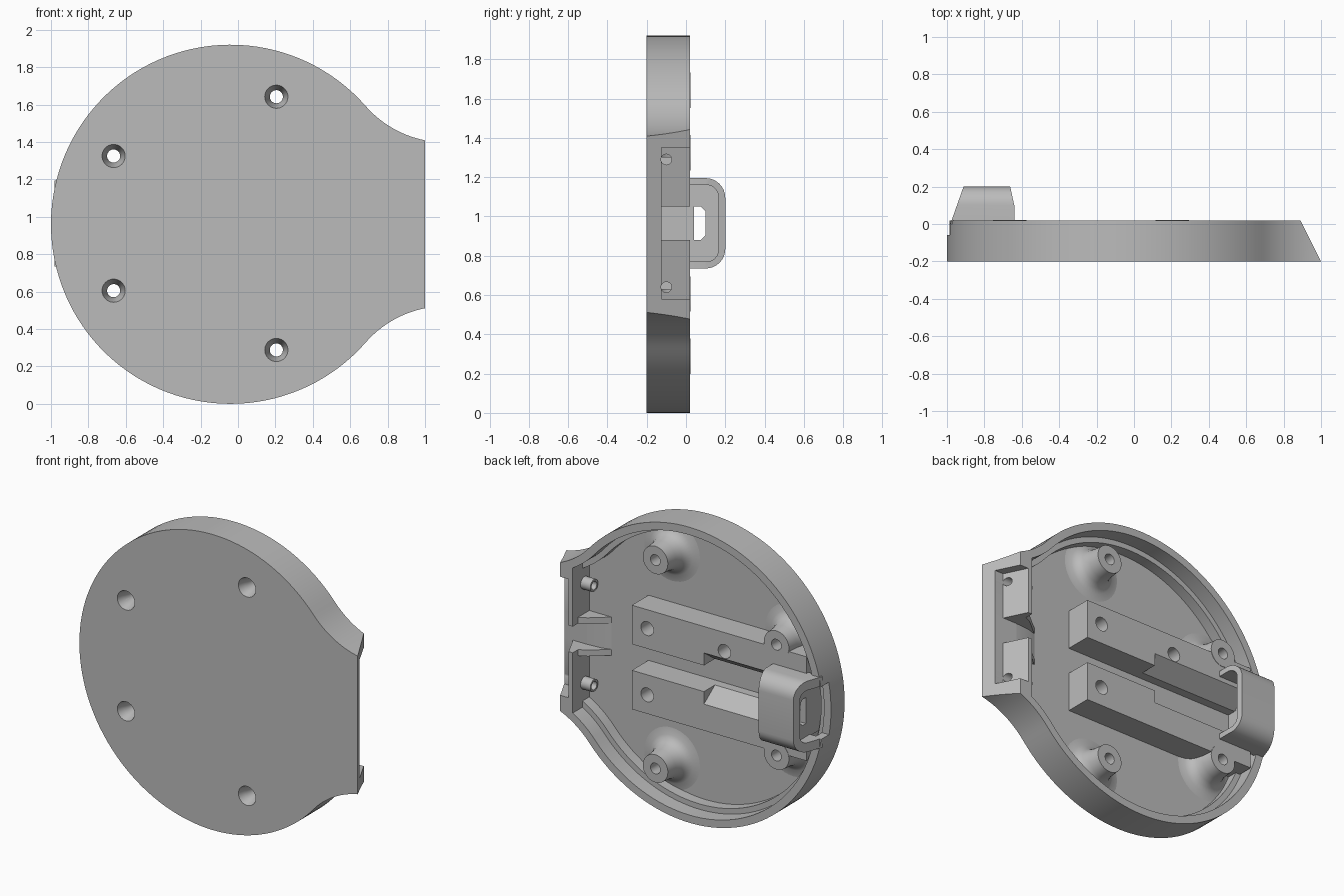
import bpy, bmesh
from math import sin, cos, acos, sqrt, radians, degrees, pi
from mathutils import Vector

cube = bpy.data.objects.get("Cube")
if cube:
    bpy.data.objects.remove(cube)

grey = bpy.data.materials.new("plain grey")
grey.use_nodes = True
grey.diffuse_color = (0.5, 0.5, 0.5, 1)
grey.node_tree.nodes["Principled BSDF"].inputs["Base Color"].default_value = (0.5, 0.5, 0.5, 1)

FRONT, FLOOR, RIM, MID = -0.2, -0.15, 0.02, 0.965
CX, CZ, R = -0.04, 0.96, 0.96


def finish(name, bm):
    bmesh.ops.recalc_face_normals(bm, faces=bm.faces)
    mesh = bpy.data.meshes.new(name)
    bm.to_mesh(mesh)
    bm.free()
    mesh.materials.append(grey)
    ob = bpy.data.objects.new(name, mesh)
    bpy.context.collection.objects.link(ob)
    return ob


def skin(name, rings):
    """Closed solid through rings of equal length."""
    bm = bmesh.new()
    loops = [[bm.verts.new(p) for p in ring] for ring in rings]
    n = len(loops[0])
    for a, b in zip(loops, loops[1:]):
        for i in range(n):
            j = (i + 1) % n
            bm.faces.new((a[i], a[j], b[j], b[i]))
    bm.faces.new(loops[0])
    bm.faces.new(loops[-1])
    return finish(name, bm)


def prism_y(name, pts, lo, hi):
    return skin(name, [[(x, y, z) for x, z in pts] for y in (lo, hi)])


def prism_x(name, pts, lo, hi):
    return skin(name, [[(x, y, z) for y, z in pts] for x in (lo, hi)])


def prism_z(name, pts, lo, hi):
    return skin(name, [[(x, y, z) for x, y in pts] for z in (lo, hi)])


def box(name, x, y, z):
    return prism_z(name, [(x[0], y[0]), (x[1], y[0]), (x[1], y[1]), (x[0], y[1])], *z)


def lathe(name, profile, x, z, n=40):
    """Profile of (radius, y) turned about a y axis."""
    ang = [2 * pi * i / n for i in range(n)]
    return skin(name, [[(x + r * cos(a), y, z + r * sin(a)) for a in ang] for r, y in profile])


def arch(y0, y1, half, r, n=8):
    """Section in (y, z) with rounded corners on the high-y side."""
    pts = [(y0, MID - half)]
    for s in (-1, 1):
        arc = [(y1 - r + r * cos(a), MID + s * (half - r + r * sin(a)))
               for a in (pi / 2 * i / n for i in range(n + 1))]
        pts += arc[::-1] if s < 0 else arc
    return pts + [(y0, MID + half)]


def cut(ob, cutters):
    for c in cutters:
        m = ob.modifiers.new("cut", 'BOOLEAN')
        m.operation, m.solver, m.object = 'DIFFERENCE', 'EXACT', c
    bpy.context.view_layer.update()
    mesh = bpy.data.meshes.new_from_object(ob.evaluated_get(bpy.context.evaluated_depsgraph_get()))
    ob.modifiers.clear()
    ob.data = mesh


def slice_off(ob, point, normal):
    """Remove the side the normal points to and close the cut."""
    bm = bmesh.new()
    bm.from_mesh(ob.data)
    geom = bm.verts[:] + bm.edges[:] + bm.faces[:]
    bmesh.ops.bisect_plane(bm, geom=geom, plane_co=point, plane_no=normal, clear_outer=True)
    bmesh.ops.holes_fill(bm, edges=[e for e in bm.edges if e.is_boundary])
    bmesh.ops.recalc_face_normals(bm, faces=bm.faces)
    bm.to_mesh(ob.data)
    bm.free()


def outline(d, xend):
    """Disc flowing through concave arcs into a straight end, inset by d."""
    th, fr = 41.2, 0.57
    fx = CX + (R + fr) * cos(radians(th))
    fz = (R + fr) * sin(radians(th))
    end = 360 - degrees(acos((xend - fx) / (fr + d)))
    arc = []
    for i in range(17):
        a = radians(end + (180 + th - end) * i / 16)
        arc.append((fx + (fr + d) * cos(a), fz + (fr + d) * sin(a)))
    pts = [(x, CZ + z) for x, z in arc]
    for i in range(1, 96):
        a = radians(th + (360 - 2 * th) * i / 96)
        pts.append((CX + (R - d) * cos(a), CZ + (R - d) * sin(a)))
    return pts + [(x, CZ - z) for x, z in reversed(arc)]


posts = [(x, MID + s * h) for x, h in ((0.205, 0.677), (-0.665, 0.36)) for s in (-1, 1)]
tools = []


def tool(ob):
    ob.hide_render = True
    tools.append(ob)
    return ob


# Cutters
screw_cuts = [tool(lathe("screw_cutter", [(0.062, -0.25), (0.062, FRONT), (0.035, -0.11), (0.035, 0.1)], x, z))
              for x, z in posts]
cable_exit = tool(prism_x("cable_exit_cutter", arch(-0.06, 0.155, 0.17, 0.05), -1.2, -0.89))
cavity = tool(prism_y("cavity_cutter", outline(0.085, 0.80), FLOOR, 0.1))
cavity_top = tool(prism_y("cavity_top_cutter", outline(0.05, 0.80), -0.08, 0.1))
recess = tool(prism_z("end_recess_cutter", [(0.9, -0.125), (1.2, -0.125), (1.2, 0.1), (0.79, 0.1)],
                      MID - 0.385, MID + 0.385))
end_notch = tool(box("end_notch_cutter", (0.7, 1.2), (-0.125, 0.1), (MID - 0.085, MID + 0.085)))
peg_cuts = [tool(prism_x("peg_hole_cutter", [(-0.1 + 0.027 * cos(i * pi / 12), MID + s * 0.325 + 0.027 * sin(i * pi / 12))
                                             for i in range(24)], 0.72, 1.2)) for s in (-1, 1)]

# Shell tray
shell = prism_y("shell", outline(0, 1.1), FRONT, RIM)
slice_off(shell, (1, FRONT, 0), Vector((0.22, 0.11, 0)).normalized())
cut(shell, [cavity, cavity_top, recess, end_notch, cable_exit] + peg_cuts + screw_cuts)
parts = [shell]

# Screw posts with flared feet
flare = [(0.21, FLOOR - 0.01), (0.2, FLOOR), (0.155, -0.142), (0.125, -0.125),
         (0.107, -0.095), (0.096, -0.05), (0.09, RIM + 0.002)]
for (x, z), c in zip(posts, screw_cuts):
    post = lathe("screw_post", flare, x, z)
    cut(post, [c])
    parts.append(post)

# Twin rails with a tapered plug seat between them
seat = tool(prism_x("plug_seat_cutter", [(0.021, MID - 0.167), (-0.1, MID - 0.08), (-0.1, MID + 0.08),
                                         (0.021, MID + 0.167), (0.1, MID + 0.167), (0.1, MID - 0.167)],
                    -0.85, -0.143))
for s, holes in ((1, (0.265, -0.29)), (-1, (0.265,))):
    z = sorted((MID + s * 0.085, MID + s * 0.338))
    rail = box("rail", (-0.88, 0.375), (FLOOR - 0.01, RIM), z)
    drills = [tool(lathe("rail_hole_cutter", [(0.045, -0.1), (0.045, 0.1)], x, MID + s * 0.215)) for x in holes]
    near_posts = [c for c, p in zip(screw_cuts, posts) if p[0] < 0]
    cut(rail, [seat, cable_exit] + drills + near_posts)
    parts.append(rail)

# Cable hood with windowed partition
hood = prism_x("cable_hood", arch(0, 0.2, 0.23, 0.1), -1.05, -0.64)
slice_off(hood, (-0.975, RIM, 0), Vector((-0.17, 0.06, 0)).normalized())
slice_off(hood, (-0.64, 0.1, 0), Vector((0.1, 0.022, 0)).normalized())
hood_cavity = tool(prism_x("hood_cavity_cutter", arch(-0.2, 0.165, 0.195, 0.06), -0.85, -0.5))
window = tool(prism_x("window_cutter", [(0.04, MID - 0.085), (0.075, MID - 0.085), (0.1, MID - 0.06),
                                        (0.1, MID + 0.06), (0.075, MID + 0.085), (0.04, MID + 0.085)],
                      -1.2, -0.7))
cut(hood, [hood_cavity, cable_exit, window])
partition = box("hood_partition", (-0.89, -0.851), (FLOOR - 0.01, 0.04), (MID - 0.18, MID + 0.18))
parts += [hood, partition]

# Tubes, ribs and ramp behind the straight end
for s in (-1, 1):
    z = MID + s * 0.325
    peg = prism_x("peg", [(-0.1 + 0.04 * cos(i * pi / 12), z + 0.04 * sin(i * pi / 12)) for i in range(24)],
                  0.73, 0.81)
    cut(peg, peg_cuts)
    rib = prism_z("end_rib", [(0.81, FLOOR - 0.01), (0.64, FLOOR - 0.01), (0.64, FLOOR),
                              (0.75, -0.06), (0.81, -0.03)],
                  *sorted((MID + s * 0.085, MID + s * 0.125)))
    parts += [peg, rib]
parts.append(prism_z("cable_ramp", [(0.81, FLOOR - 0.01), (0.64, FLOOR - 0.01), (0.64, FLOOR),
                                    (0.7, -0.133), (0.81, -0.125)], MID - 0.085, MID + 0.085))

for t in tools:
    bpy.data.objects.remove(t)
for p in parts:
    p.data.shade_smooth()
    p.data.set_sharp_from_angle(angle=radians(30))
